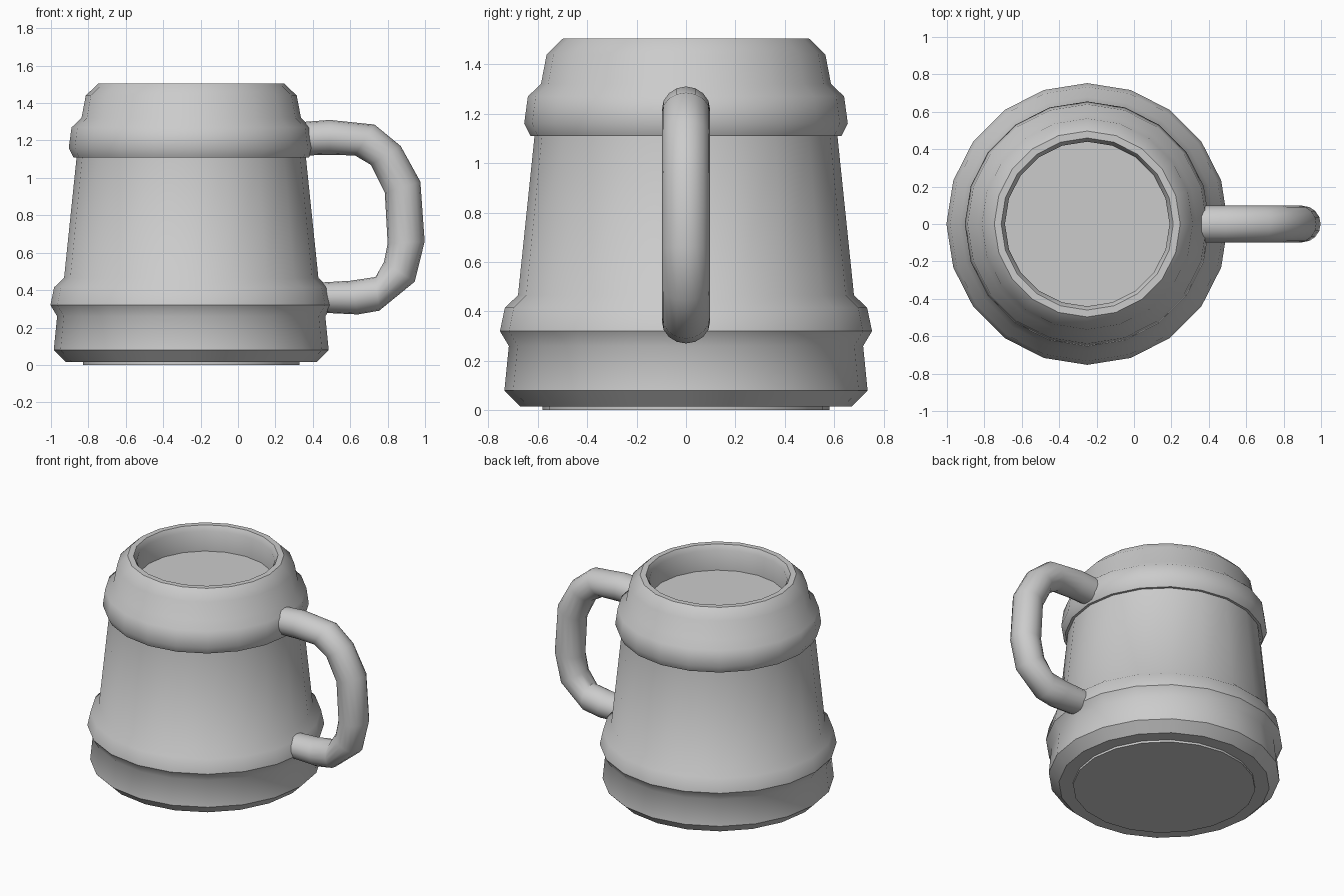
import bpy, bmesh, math
from mathutils import Vector

if "Cube" in bpy.data.objects:
    bpy.data.objects.remove(bpy.data.objects["Cube"])

AXIS_X = -0.25
SIDES = 20


def finish(name, bm, angle):
    bmesh.ops.recalc_face_normals(bm, faces=bm.faces[:])
    me = bpy.data.meshes.new(name)
    bm.to_mesh(me)
    bm.free()
    ob = bpy.data.objects.new(name, me)
    bpy.context.collection.objects.link(ob)
    bpy.ops.object.select_all(action='DESELECT')
    bpy.context.view_layer.objects.active = ob
    ob.select_set(True)
    bpy.ops.object.shade_smooth_by_angle(angle=math.radians(angle))
    return ob


def skin(rings):
    """Bridge equal rings of points and cap both ends."""
    bm = bmesh.new()
    loops = [[bm.verts.new(p) for p in ring] for ring in rings]
    for a, b in zip(loops, loops[1:]):
        for i in range(len(a)):
            j = (i + 1) % len(a)
            bm.faces.new((a[i], a[j], b[j], b[i]))
    bm.faces.new(loops[0])
    bm.faces.new(loops[-1])
    return bm


# Mug body: base, two raised bands, rim, and the filled surface inside
profile = [
    (0.58, 0.0), (0.58, 0.015), (0.67, 0.015), (0.735, 0.08), (0.717, 0.26),
    (0.753, 0.32), (0.733, 0.415), (0.68, 0.465),
    (0.613, 1.11), (0.63, 1.11), (0.655, 1.16), (0.64, 1.27), (0.587, 1.32),
    (0.564, 1.44), (0.497, 1.505), (0.46, 1.505), (0.44, 1.47), (0.44, 1.33),
]
body_rings = []
for r, z in profile:
    angles = [2 * math.pi * i / SIDES for i in range(SIDES)]
    body_rings.append([(AXIS_X + r * math.cos(a), r * math.sin(a), z) for a in angles])
finish("mug_body", skin(body_rings), 42)

# Handle: each section runs from an inner to an outer point in the xz plane
sections = [
    ((0.36, 1.12), (0.36, 1.30)), ((0.49, 1.123), (0.49, 1.31)),
    ((0.625, 1.12), (0.73, 1.285)), ((0.71, 1.07), (0.87, 1.17)),
    ((0.785, 0.92), (0.975, 0.98)), ((0.80, 0.65), (0.998, 0.66)),
    ((0.78, 0.55), (0.945, 0.445)), ((0.735, 0.47), (0.755, 0.29)),
    ((0.60, 0.45), (0.64, 0.27)), ((0.43, 0.44), (0.43, 0.28)),
]
handle_rings = []
for (xi, zi), (xo, zo) in sections:
    inner, outer = Vector((xi, 0, zi)), Vector((xo, 0, zo))
    mid, half = (inner + outer) / 2, (outer - inner) / 2
    side = Vector((0, 0.098, 0))
    handle_rings.append([mid + half * math.cos(t) + side * math.sin(t)
                         for t in (2 * math.pi * k / 16 for k in range(16))])
finish("handle", skin(handle_rings), 50)
